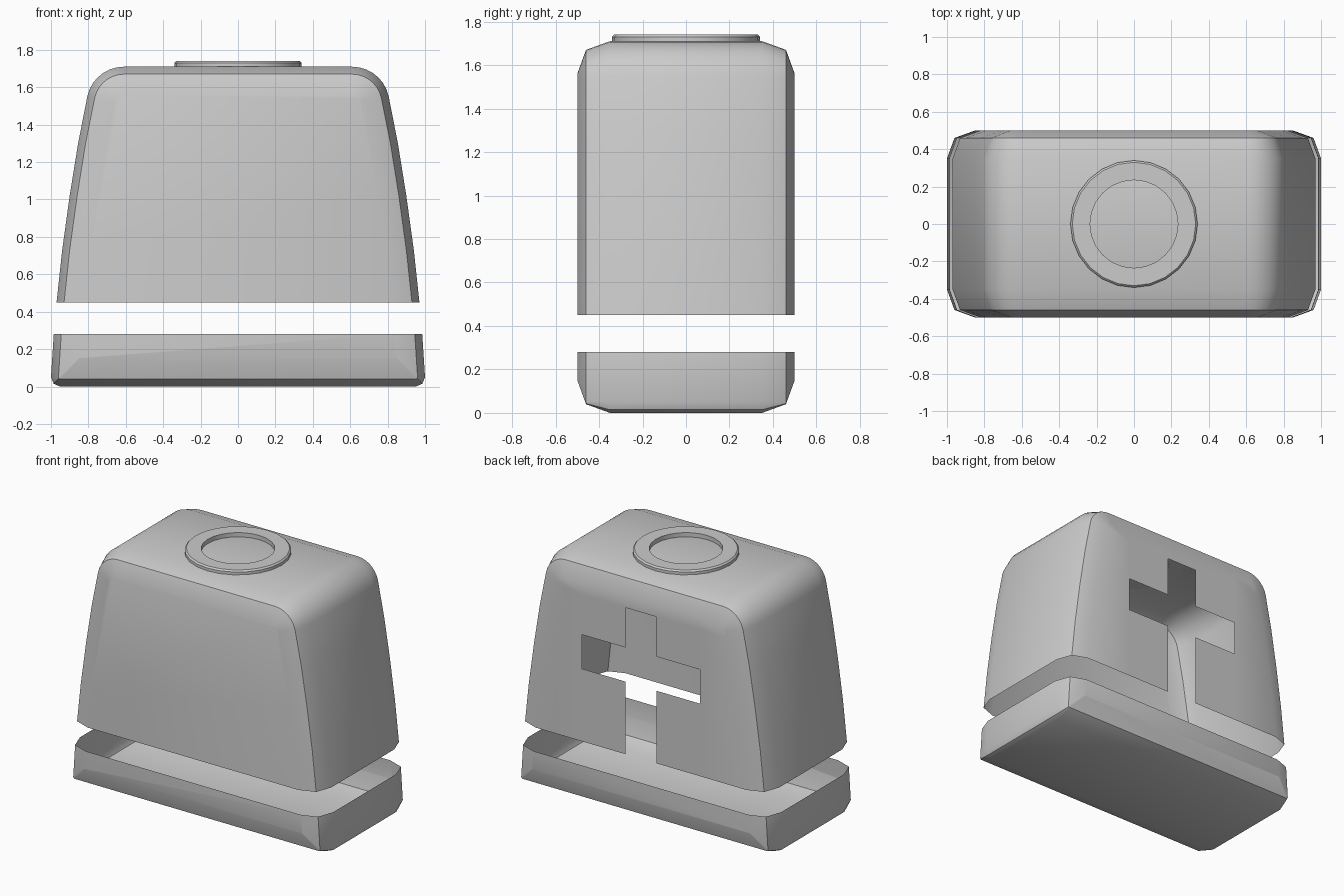
import bpy, bmesh, math
from mathutils import Vector

old = bpy.data.objects.get("Cube")
if old:
    bpy.data.objects.remove(old)

grey = bpy.data.materials.new("plain grey")
grey.use_nodes = True
colour = (0.6, 0.6, 0.6, 1)
grey.diffuse_color = colour
grey.node_tree.nodes["Principled BSDF"].inputs["Base Color"].default_value = colour


def finish(bm, name):
    bmesh.ops.recalc_face_normals(bm, faces=bm.faces)
    mesh = bpy.data.meshes.new(name)
    bm.to_mesh(mesh)
    bm.free()
    mesh.materials.append(grey)
    obj = bpy.data.objects.new(name, mesh)
    bpy.context.collection.objects.link(obj)
    bpy.ops.object.select_all(action='DESELECT')
    obj.select_set(True)
    bpy.context.view_layer.objects.active = obj
    bpy.ops.object.shade_smooth_by_angle(angle=math.radians(30))
    return obj


def profile(d):
    """Front outline, inset by d: small bottom corners, tapering sides, round shoulders."""
    r = max(0.05 - d, 0.004)
    half = []
    for deg in (-90, -45, 0):
        a = math.radians(deg)
        half.append((1 - d - r + r * math.cos(a), d + r + r * math.sin(a)))
    half += [(x - d, z) for x, z in
             ((0.985, 0.28), (0.97, 0.45), (0.94, 0.73), (0.9, 1.02), (0.855, 1.3))]
    for i in range(8):
        a = math.radians(12 + 78 * i / 7)
        half.append((0.61 + (0.2 - d) * math.cos(a), 1.51 + (0.2 - d) * math.sin(a)))
    return half + [(-x, z) for x, z in reversed(half)]


def cut(bm, point, normal, only_back=False):
    faces = [f for f in bm.faces if not only_back or f.calc_center_median().y > 0.49]
    geom = set(faces)
    for f in faces:
        geom.update(f.edges)
        geom.update(f.verts)
    bmesh.ops.bisect_plane(bm, geom=list(geom), plane_co=point, plane_no=normal, dist=1e-5)


def shell():
    """Closed block with rounded front and back rims."""
    bm = bmesh.new()
    layers = ((-0.5, 0.15), (-0.46, 0.04), (-0.35, 0), (0.35, 0), (0.46, 0.04), (0.5, 0.15))
    rings = [[bm.verts.new((x, y, z)) for x, z in profile(d)] for y, d in layers]
    n = len(rings[0])
    for a, b in zip(rings, rings[1:]):
        for i in range(n):
            j = (i + 1) % n
            bm.faces.new((a[i], a[j], b[j], b[i]))
    bm.faces.new(rings[0])
    bm.faces.new(rings[-1])
    bmesh.ops.recalc_face_normals(bm, faces=bm.faces)
    return bm


def remove(bm, test):
    gone = [f for f in bm.faces if test(f.calc_center_median())]
    bmesh.ops.delete(bm, geom=gone, context='FACES')


# Open tray at the bottom
bm = shell()
cut(bm, Vector((0, 0, 0.28)), Vector((0, 0, 1)))
remove(bm, lambda c: c.z > 0.28)
finish(bm, "base_tray")

# Hollow cover with a cross-shaped opening in the back
bm = shell()
cut(bm, Vector((0, 0, 0.45)), Vector((0, 0, 1)))
remove(bm, lambda c: c.z < 0.45)
for x in (-0.46, -0.12, 0.12, 0.46):
    cut(bm, Vector((x, 0, 0)), Vector((1, 0, 0)), True)
for z in (0.96, 1.2, 1.48):
    cut(bm, Vector((0, 0, z)), Vector((0, 0, 1)), True)
remove(bm, lambda c: c.y > 0.49 and (
    (abs(c.x) < 0.12 and c.z < 1.48) or (abs(c.x) < 0.46 and 0.96 < c.z < 1.2)))
finish(bm, "cover")

# Flat ring on the top
bm = bmesh.new()
section = ((0.235, 1.705), (0.235, 1.74), (0.33, 1.74), (0.34, 1.73), (0.34, 1.705))
sides = 24
loops = []
for i in range(sides):
    a = math.tau * i / sides
    loops.append([bm.verts.new((r * math.cos(a), r * math.sin(a), z)) for r, z in section])
for i in range(sides):
    a, b = loops[i], loops[(i + 1) % sides]
    for k in range(len(section)):
        m = (k + 1) % len(section)
        bm.faces.new((a[k], a[m], b[m], b[k]))
finish(bm, "top_ring")
